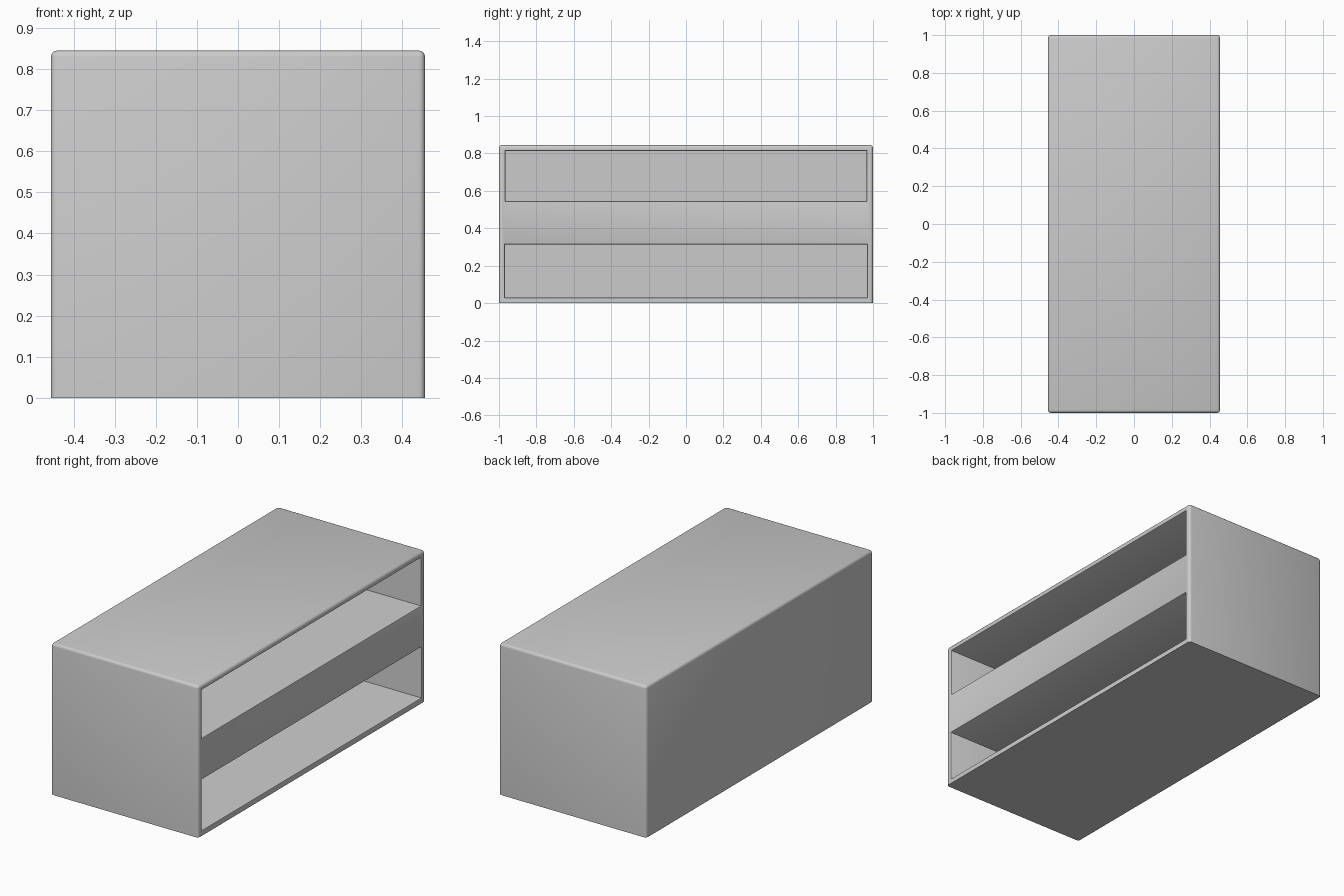
import bpy, bmesh

if "Cube" in bpy.data.objects:
    bpy.data.objects.remove(bpy.data.objects["Cube"])

W, D, H = 0.455, 1.0, 0.845   # half width, half length, height
WALL = 0.03


def add_object(name, bm):
    bmesh.ops.recalc_face_normals(bm, faces=bm.faces)
    mesh = bpy.data.meshes.new(name)
    bm.to_mesh(mesh)
    bm.free()
    obj = bpy.data.objects.new(name, mesh)
    bpy.context.collection.objects.link(obj)
    return obj


# Outer body: rounded top and upright edges, crisp bottom edge
bm = bmesh.new()
bmesh.ops.create_cube(bm, size=1)
for v in bm.verts:
    v.co = (v.co.x * 2 * W, v.co.y * 2 * D, (v.co.z + 0.5) * H)
edges = [e for e in bm.edges if max(v.co.z for v in e.verts) > 0.1]
bmesh.ops.bevel(bm, geom=edges, offset=0.015, segments=3, profile=0.5,
                affect='EDGES', clamp_overlap=True)
body = add_object("cabinet_body", bm)


# Open compartment: a box-shaped recess with a softened mouth
def compartment(name, z0, z1, y):
    bm = bmesh.new()
    rings = []
    for x, g in ((-W + WALL, 0), (W - 0.006, 0), (W - 0.002, 0.002), (W, 0.006), (W + 0.1, 0.006)):
        rings.append([bm.verts.new(p) for p in (
            (x, -y - g, z0 - g), (x, y + g, z0 - g), (x, y + g, z1 + g), (x, -y - g, z1 + g))])
    for a, b in zip(rings, rings[1:]):
        for i in range(4):
            j = (i + 1) % 4
            bm.faces.new((a[i], a[j], b[j], b[i]))
    bm.faces.new(rings[0])
    bm.faces.new(rings[-1])
    obj = add_object(name, bm)
    obj.hide_render = True
    return obj


bpy.context.view_layer.objects.active = body
body.select_set(True)
for name, z0, z1, y in (("lower_compartment_cutter", 0.03, 0.313, 0.968),
                        ("upper_compartment_cutter", 0.545, 0.813, 0.965)):
    cutter = compartment(name, z0, z1, y)
    mod = body.modifiers.new(name, 'BOOLEAN')
    mod.operation = 'DIFFERENCE'
    mod.solver = 'EXACT'
    mod.object = cutter
    bpy.ops.object.modifier_apply(modifier=name)
    bpy.data.objects.remove(cutter)

bpy.ops.object.shade_smooth_by_angle(angle=0.6)
